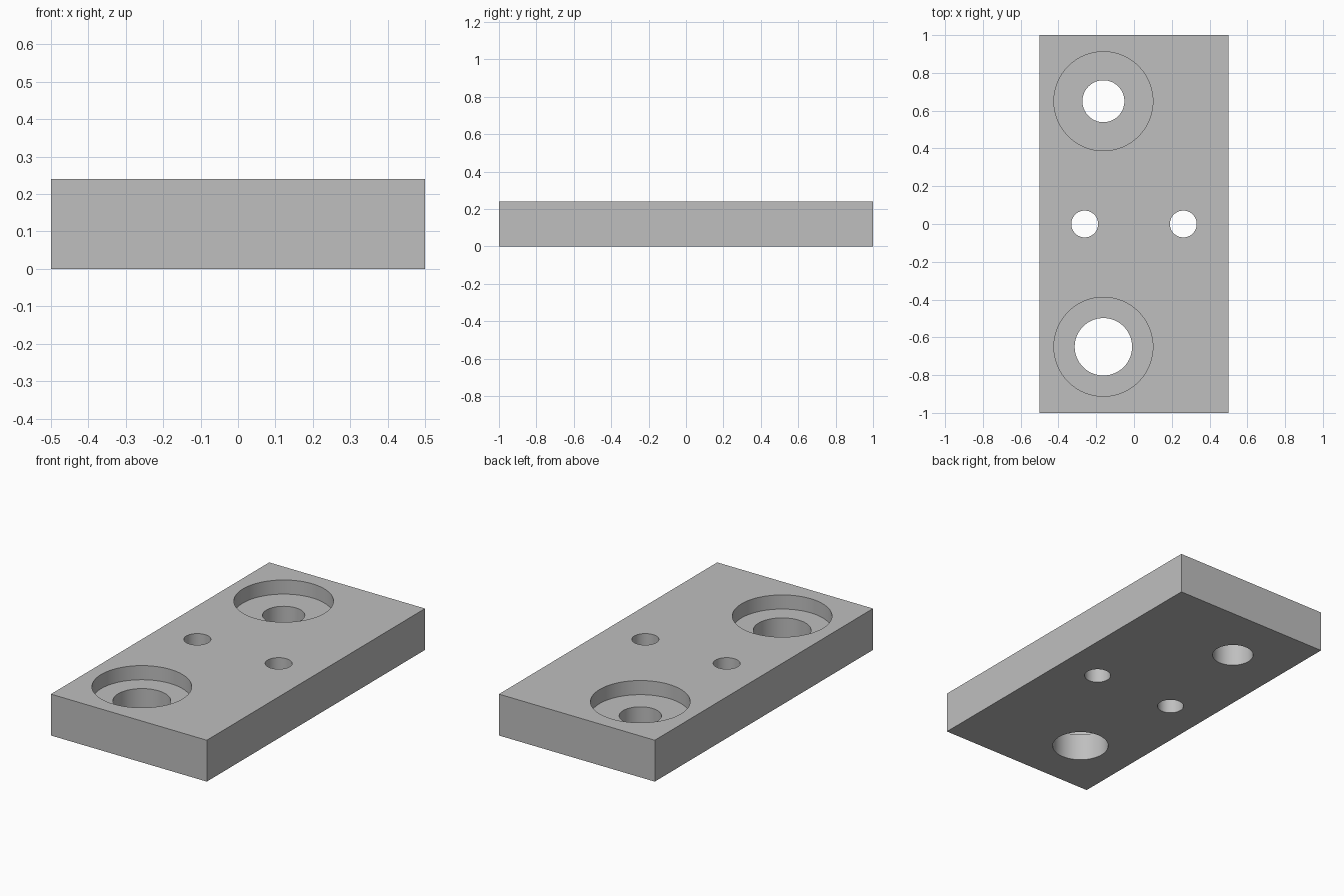
import bpy
import math

cube = bpy.data.objects.get("Cube")
if cube:
    bpy.data.objects.remove(cube, do_unlink=True)

WIDTH, LENGTH, HEIGHT = 1.0, 2.0, 0.24
BORE_FLOOR = 0.158
MARGIN = 0.1

# Single grey finish
grey = bpy.data.materials.new("plain_grey")
grey.use_nodes = True
colour = (0.52, 0.52, 0.52, 1)
grey.diffuse_color = colour
grey.node_tree.nodes["Principled BSDF"].inputs["Base Color"].default_value = colour

# Plate body
bpy.ops.mesh.primitive_cube_add(size=1, location=(0, 0, HEIGHT / 2))
plate = bpy.context.object
plate.name = "mounting_plate"
plate.scale = (WIDTH, LENGTH, HEIGHT)
bpy.ops.object.transform_apply(location=True, rotation=False, scale=True)
plate.data.materials.append(grey)


def drill(x, y, radius, bottom=-MARGIN):
    """Cut a round hole from the given height up through the top face."""
    top = HEIGHT + MARGIN
    bpy.ops.mesh.primitive_cylinder_add(
        vertices=96, radius=radius, depth=top - bottom,
        location=(x, y, (top + bottom) / 2))
    cutter = bpy.context.object
    cutter.name = "hole_cutter"
    cutter.hide_render = True
    cutter.data.materials.append(grey)
    cut = plate.modifiers.new("hole", "BOOLEAN")
    cut.operation = "DIFFERENCE"
    cut.solver = "EXACT"
    cut.object = cutter
    bpy.context.view_layer.objects.active = plate
    bpy.ops.object.modifier_apply(modifier=cut.name)
    bpy.data.objects.remove(cutter, do_unlink=True)


# Counterbored holes: wider at the front, narrower at the back
for y, radius in ((-0.65, 0.152), (0.65, 0.111)):
    drill(-0.162, y, 0.262, BORE_FLOOR)
    drill(-0.162, y, radius)

# Pair of small through holes
for side in (-1, 1):
    drill(side * 0.261, 0, 0.071)

# Smooth hole walls, sharp edges
bpy.ops.object.select_all(action="DESELECT")
plate.select_set(True)
bpy.context.view_layer.objects.active = plate
bpy.ops.object.shade_smooth_by_angle(angle=math.radians(30))
